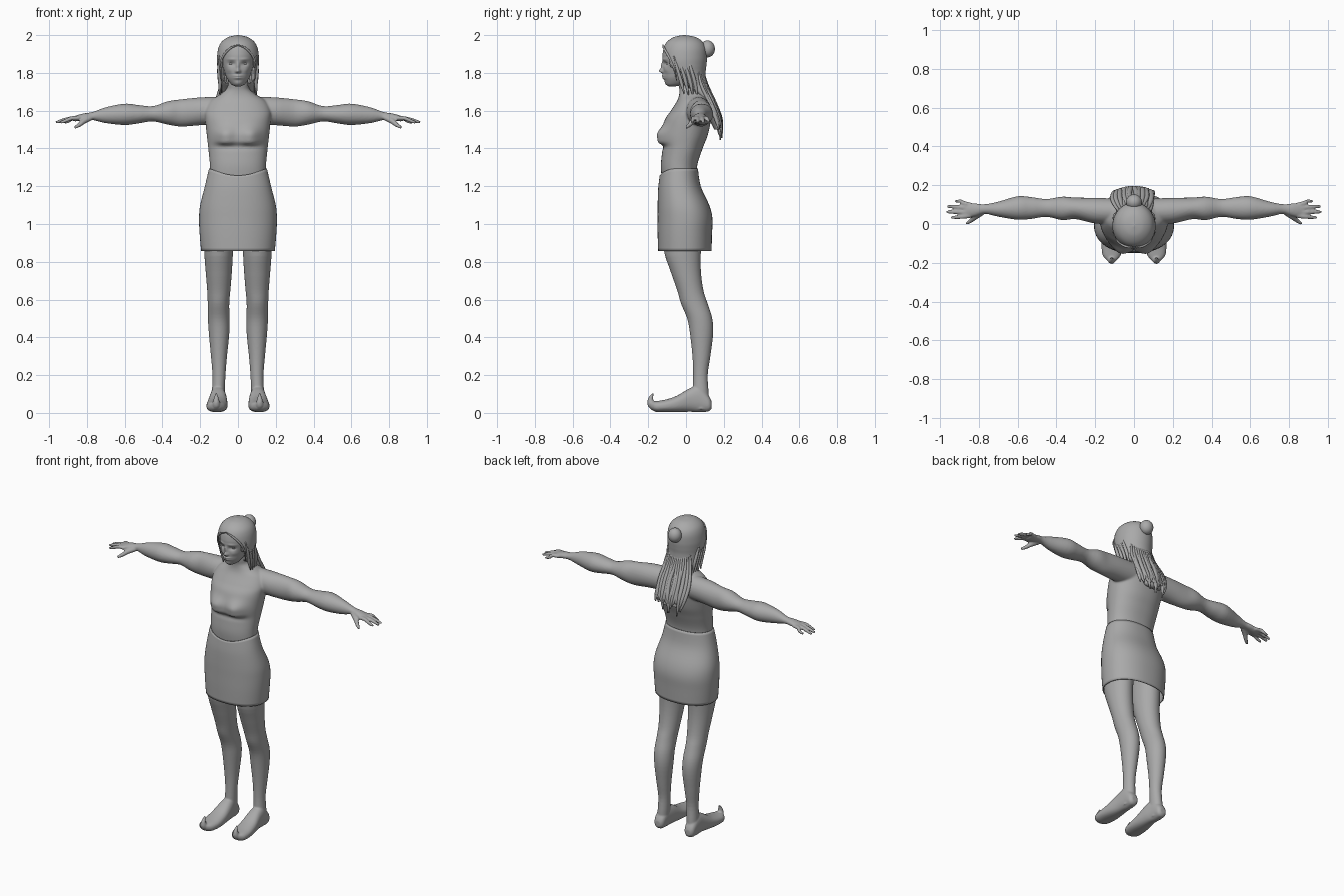
import bpy, bmesh, math, random
from mathutils import Vector

if "Cube" in bpy.data.objects:
    bpy.data.objects.remove(bpy.data.objects["Cube"])
random.seed(4)

grey = bpy.data.materials.new("plain_grey")
grey.use_nodes = True
tone = (0.4, 0.4, 0.4, 1)
grey.diffuse_color = tone
grey.node_tree.nodes["Principled BSDF"].inputs["Base Color"].default_value = tone


def smooth_rows(rows, steps):
    """Catmull-Rom interpolation through rows of numbers."""
    out = []
    for i in range(len(rows) - 1):
        quad = [rows[max(i - 1, 0)], rows[i], rows[i + 1], rows[min(i + 2, len(rows) - 1)]]
        for k in range(steps):
            t = k / steps
            out.append([b + t / 2 * (c - a + t * (2 * a - 5 * b + 4 * c - d + t * (3 * (b - c) + d - a)))
                        for a, b, c, d in zip(*quad)])
    return out + [list(rows[-1])]


def skin(bm, rings, caps=True):
    """Join equal rings of points with quads."""
    loops = [[bm.verts.new(p) for p in ring] for ring in rings]
    n = len(loops[0])
    for lo, hi in zip(loops, loops[1:]):
        for i in range(n):
            bm.faces.new((lo[i], lo[(i + 1) % n], hi[(i + 1) % n], hi[i]))
    if caps:
        bm.faces.new(loops[0][::-1])
        bm.faces.new(loops[-1])


def loft(bm, axis, rows, steps=4, sides=40, caps=True, power=1.0):
    """Ellipse sections; each row is position, low/high of one axis, low/high of the other."""
    rings = []
    for t, a0, a1, b0, b1 in smooth_rows(rows, steps):
        ring = []
        for i in range(sides):
            w = math.tau * i / sides
            c, s = math.cos(w), math.sin(w)
            a = (a0 + a1) / 2 + (a1 - a0) / 2 * math.copysign(abs(c) ** power, c)
            b = (b0 + b1) / 2 + (b1 - b0) / 2 * math.copysign(abs(s) ** power, s)
            ring.append({"x": (t, a, b), "y": (a, t, b), "z": (a, b, t)}[axis])
        rings.append(ring)
    skin(bm, rings, caps)


def sym(rows):
    """Rows of z, half width, front, back as symmetric loft rows."""
    return [(z, -w, w, f, b) for z, w, f, b in rows]


def flip(rows):
    return [(t, -a1, -a0, b0, b1) for t, a0, a1, b0, b1 in rows]


def tube(bm, points, side=1, steps=4, sides=10, flat=1.0):
    """Tapered tube along points of x, y, z, radius."""
    path = smooth_rows([(side * p[0],) + tuple(p[1:]) for p in points], steps)
    rings = []
    for i, p in enumerate(path):
        along = Vector(path[min(i + 1, len(path) - 1)][:3]) - Vector(path[max(i - 1, 0)][:3])
        u = along.cross(Vector((0.1, 1, 0.2))).normalized()
        v = along.cross(u).normalized() * flat
        turn = [math.tau * k / sides for k in range(sides)]
        rings.append([Vector(p[:3]) + p[3] * (u * math.cos(w) + v * math.sin(w)) for w in turn])
    skin(bm, rings)


def ball(bm, centre, radii):
    verts = bmesh.ops.create_uvsphere(bm, u_segments=28, v_segments=18, radius=1)["verts"]
    for v in verts:
        v.co = Vector(c + r * k for c, r, k in zip(centre, radii, v.co))


def bump(bm, centre, size, push):
    """Push points near a centre with a soft falloff."""
    for v in bm.verts:
        d = sum(((k - c) / s) ** 2 for k, c, s in zip(v.co, centre, size))
        v.co += Vector(push) * math.exp(-d)


def finish(name, bm, voxel=0, soften=0, thick=0):
    bmesh.ops.recalc_face_normals(bm, faces=bm.faces)
    for f in bm.faces:
        f.smooth = True
    mesh = bpy.data.meshes.new(name)
    bm.to_mesh(mesh)
    bm.free()
    mesh.materials.append(grey)
    ob = bpy.data.objects.new(name, mesh)
    bpy.context.collection.objects.link(ob)
    if voxel:
        m = ob.modifiers.new("blend", "REMESH")
        m.mode, m.voxel_size, m.use_smooth_shade = "VOXEL", voxel, True
    if soften:
        m = ob.modifiers.new("soften", "SMOOTH")
        m.factor, m.iterations = 0.5, soften
    if thick:
        m = ob.modifiers.new("thickness", "SOLIDIFY")
        m.thickness, m.offset = thick, -1


# Torso, neck, bust, arms and hands in one blended skin
bm = bmesh.new()
loft(bm, "z", sym([(1.18, .15, -.12, .06), (1.3, .148, -.133, .058), (1.4, .157, -.125, .088),
                   (1.47, .165, -.128, .115), (1.55, .173, -.112, .132), (1.6, .175, -.08, .138),
                   (1.65, .15, -.048, .13), (1.68, .105, -.037, .115), (1.71, .065, -.035, .09),
                   (1.74, .055, -.04, .07), (1.8, .055, -.04, .07)]), steps=8, sides=72, power=.9)
for s in (-1, 1):
    bump(bm, (s * .07, -.13, 1.474), (.055, .09, .042), (0, -.034, 0))
    bump(bm, (s * .07, -.14, 1.438), (.06, .06, .016), (0, -.01, -.008))
    bump(bm, (s * .06, -.12, 1.408), (.07, .06, .014), (0, .007, 0))
for s in (-1, 1):
    arm = [(.08, .0, .13, 1.53, 1.675), (.2, .003, .135, 1.523, 1.67), (.3, .025, .136, 1.516, 1.66),
           (.37, .02, .141, 1.526, 1.65), (.45, .037, .129, 1.543, 1.624), (.53, .026, .139, 1.532, 1.63),
           (.6, .022, .143, 1.524, 1.637), (.7, .038, .115, 1.534, 1.618), (.77, .053, .102, 1.55, 1.593),
           (.82, .04, .107, 1.548, 1.585), (.865, .035, .107, 1.543, 1.572), (.875, .045, .1, 1.55, 1.565)]
    loft(bm, "x", [(s * r[0],) + r[1:] for r in arm])
    for knuckle, tip, reach in ((.099, .117, .922), (.08, .09, .961), (.06, .062, .965), (.042, .034, .943)):
        tube(bm, [(.84, knuckle, 1.56, .012), (.88, (knuckle + tip) / 2, 1.56, .0115),
                  (reach - .03, tip, 1.547, .01), (reach, tip, 1.536, .0075)], s)
    tube(bm, [(.78, .06, 1.562, .015), (.815, .038, 1.545, .015), (.84, .018, 1.525, .012),
              (.864, .001, 1.511, .008)], s)
finish("body", bm, .006, 4)

# Legs with curled pointed shoes
for side, s in (("left", 1), ("right", -1)):
    bm = bmesh.new()
    leg = [(.02, .075, .14, .04, .12), (.1, .07, .138, .035, .12), (.2, .066, .135, .038, .115),
           (.3, .058, .143, .034, .129), (.42, .046, .154, .021, .144), (.5, .045, .159, .006, .139),
           (.58, .046, .16, -.027, .114), (.65, .04, .163, -.047, .092), (.75, .032, .171, -.082, .079),
           (.86, .026, .179, -.117, .079), (1.0, .02, .18, -.12, .09)]
    loft(bm, "z", leg if s > 0 else flip(leg))
    foot = [(.136, .09, .125, .025, .06), (.12, .075, .14, .008, .09), (.07, .068, .145, .004, .14),
            (.02, .06, .15, .006, .13), (-.05, .055, .162, .004, .09), (-.11, .056, .167, .004, .07),
            (-.16, .068, .162, .006, .062), (-.187, .09, .14, .02, .06)]
    loft(bm, "y", foot if s > 0 else flip(foot), power=.85)
    tube(bm, [(.115, -.15, .03, .028), (.115, -.183, .045, .022), (.115, -.187, .075, .014),
              (.115, -.172, .105, .004)], s)
    finish(side + "_leg", bm, .005, 4)

# Skirt with a dipped front waistline
bm = bmesh.new()
loft(bm, "z", sym([(.857, .195, -.148, .135), (.95, .203, -.15, .138), (1.03, .206, -.15, .14),
                   (1.1, .2, -.15, .123), (1.2, .175, -.147, .078), (1.295, .153, -.139, .063)]),
     caps=False, sides=56, power=.9)
for v in bm.verts:
    dip = max(0, (v.co.z - 1.18) / .115) * max(0, -v.co.y / .14)
    v.co.z -= .038 * dip * max(0, 1 - (v.co.x / .16) ** 2)
finish("skirt", bm, thick=.006)

# Head with sculpted features
bm = bmesh.new()
loft(bm, "z", sym([(1.728, .012, -.09, -.06), (1.74, .036, -.104, -.01), (1.77, .058, -.116, .03),
                   (1.8, .07, -.12, .06), (1.85, .084, -.122, .08), (1.9, .09, -.124, .09),
                   (1.95, .08, -.108, .07), (1.98, .05, -.06, .04)]), steps=14, sides=120)
bump(bm, (0, -.12, 1.81), (.012, .06, .011), (0, -.02, 0))
bump(bm, (0, -.12, 1.835), (.008, .06, .022), (0, -.012, 0))
for z, size in ((1.785, .006), (1.773, .007)):
    bump(bm, (0, -.12, z), (.022, .06, size), (0, -.008, 0))
bump(bm, (0, -.1, 1.745), (.02, .06, .012), (0, -.004, 0))
for s in (-1, 1):
    bump(bm, (s * .034, -.11, 1.848), (.018, .06, .011), (0, .012, 0))
    bump(bm, (s * .035, -.11, 1.872), (.024, .06, .007), (0, -.004, 0))
    bump(bm, (s * .045, -.1, 1.815), (.016, .06, .014), (0, -.004, 0))
    bump(bm, (s * .009, -.12, 1.806), (.006, .06, .006), (0, -.004, 0))
finish("head", bm)

bm = bmesh.new()
for s in (-1, 1):
    ball(bm, (s * .034, -.092, 1.848), (.015, .012, .008))
finish("eyes", bm)

# Hair shell with a face opening, flowing down the back
bm = bmesh.new()
loft(bm, "z", sym([(2.0, .004, -.015, -.005), (1.99, .05, -.062, .05), (1.965, .086, -.1, .088),
                   (1.93, .104, -.12, .107), (1.88, .111, -.128, .111), (1.84, .11, -.124, .108),
                   (1.8, .104, -.1, .104), (1.75, .095, -.04, .108), (1.7, .092, .03, .125),
                   (1.65, .09, .075, .15), (1.57, .085, .115, .178), (1.5, .06, .15, .188)]),
     steps=8, sides=96)
hidden = []
for f in bm.faces:
    c = f.calc_center_median()
    half = .084 * math.sqrt(max(0, min(1, (1.942 - c.z) / .06)))
    if c.y < -.015 and abs(c.x) < half + max(0, 1.83 - c.z) * .6:
        hidden.append(f)
bmesh.ops.delete(bm, geom=hidden, context="FACES")
finish("hair", bm, thick=.004)

# Long locks emerging from the hair and hanging down the back
bm = bmesh.new()
for i in range(15):
    x = -.098 + .014 * i
    arch = 1 - (x / .12) ** 2
    end = 1.44 + random.uniform(0, .09) + .5 * max(0, abs(x) - .07)
    sway = random.uniform(-.014, .014)
    tube(bm, [(x * .7, .05 + .035 * arch, 1.84, .003), (x * .88, .065 + .045 * arch, 1.74, .01),
              (x + sway, .113 + .04 * arch, 1.64, .013), (x + sway * .3, .15 + .035 * arch, 1.55, .013),
              (x * .9 - sway, .165 + .025 * arch, end, .004)], flat=.8)
finish("back_locks", bm)

# Side locks framing the face and neck
bm = bmesh.new()
for s in (-1, 1):
    for k in range(4):
        y = -.045 + .024 * k
        tube(bm, [(.098, y - .02, 1.89, .003), (.102, y, 1.82, .008), (.095, y + .02, 1.75, .01),
                  (.098 - .005 * k, y + .035, 1.69 - .01 * k, .003)], s)
    tube(bm, [(.0, -.122, 1.948, .003), (.045, -.115, 1.928, .006), (.083, -.088, 1.88, .006),
              (.092, -.062, 1.82, .005), (.088, -.05, 1.76, .002)], s)
finish("side_locks", bm)

# Bun at the back of the head
bm = bmesh.new()
ball(bm, (0, .113, 1.927), (.041, .04, .045))
finish("bun", bm)
